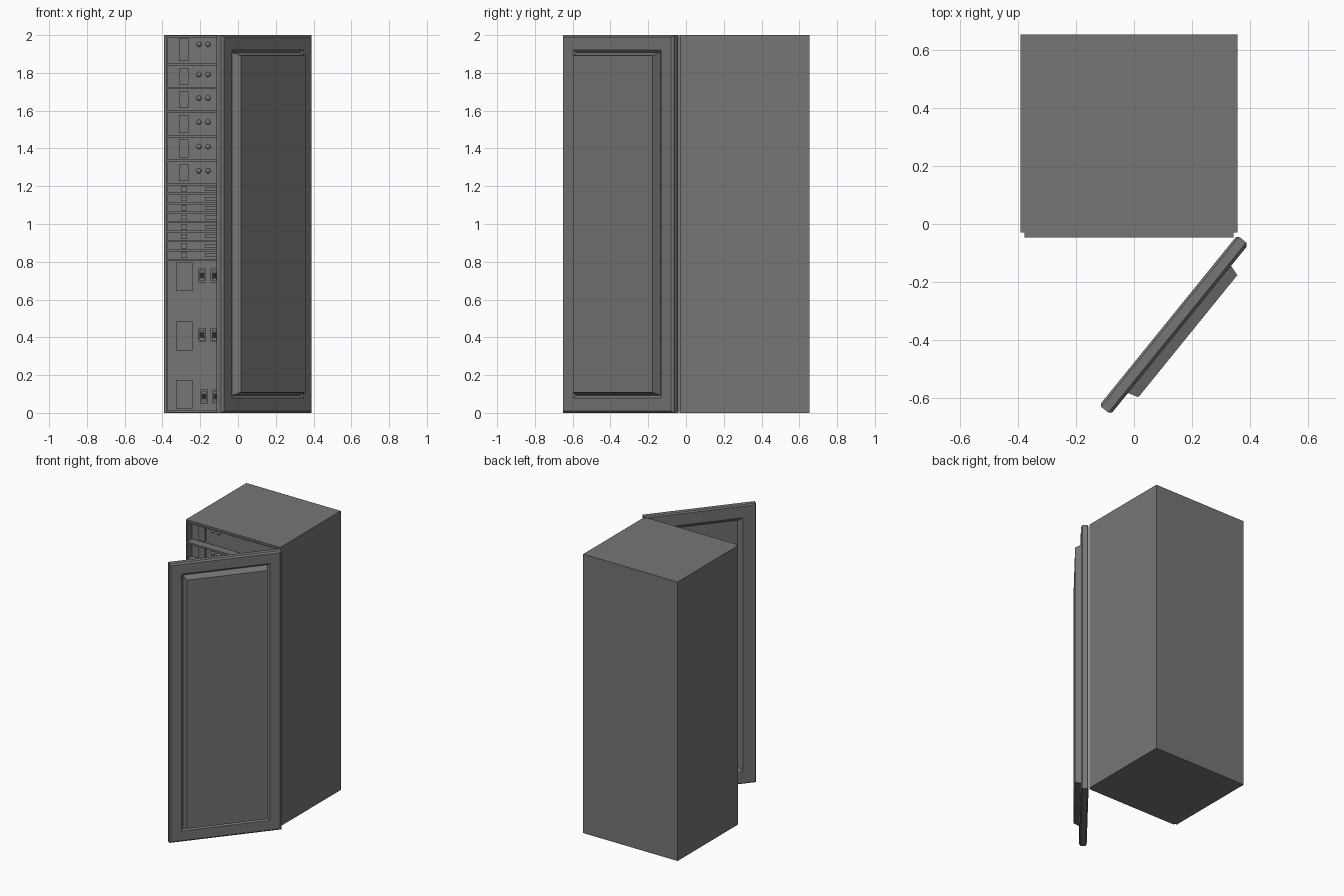
import bpy, bmesh, math
from mathutils import Matrix, Vector

if "Cube" in bpy.data.objects:
    bpy.data.objects.remove(bpy.data.objects["Cube"])

FACE = 0.012     # equipment plane, set back inside the cabinet
OUT = -0.002     # front of raised controls
LIP = -0.046     # foremost plane of rim and shelves

grey = bpy.data.materials.new("dark_grey")
grey.diffuse_color = (0.18, 0.18, 0.18, 1)
grey.use_nodes = True
grey.node_tree.nodes["Principled BSDF"].inputs["Base Color"].default_value = grey.diffuse_color


def finish(bm, name):
    bmesh.ops.recalc_face_normals(bm, faces=bm.faces)
    me = bpy.data.meshes.new(name)
    bm.to_mesh(me)
    bm.free()
    me.materials.append(grey)
    ob = bpy.data.objects.new(name, me)
    bpy.context.collection.objects.link(ob)
    return ob


def add_box(bm, x0, x1, y0, y1, z0, z1):
    m = Matrix.Translation(((x0 + x1) / 2, (y0 + y1) / 2, (z0 + z1) / 2))
    m = m @ Matrix.Diagonal((x1 - x0, y1 - y0, z1 - z0, 1))
    bmesh.ops.create_cube(bm, size=1, matrix=m)


def boxes(name, items):
    bm = bmesh.new()
    for b in items:
        add_box(bm, *b)
    return finish(bm, name)


def nested_rings(x0, x1, z0, z1, rings):
    """Closed solid from rectangles, each (x inset, z inset, y)."""
    bm = bmesh.new()
    loops = [[bm.verts.new((x, y, z)) for x, z in
              ((x0 + a, z0 + b), (x1 - a, z0 + b), (x1 - a, z1 - b), (x0 + a, z1 - b))]
             for a, b, y in rings]
    for p, q in zip(loops, loops[1:]):
        for i in range(4):
            j = (i + 1) % 4
            bm.faces.new((p[i], p[j], q[j], q[i]))
    bm.faces.new(loops[0])
    bm.faces.new(loops[-1])
    return bm


# Cabinet body with stepped rim and recessed front
finish(nested_rings(-0.392, 0.357, 0, 2, [
    (0, 0, 0.655), (0, 0, -0.03), (0.013, 0.003, -0.03), (0.013, 0.003, LIP),
    (0.018, 0.012, LIP), (0.018, 0.012, FACE)]), "cabinet_body")

# Shelf dividers across the recess
XL, XR = -0.374, 0.339
tall = [1.845, 1.72, 1.595, 1.465, 1.335, 1.21]
thin = [1.21 - 0.05 * i for i in range(1, 9)]
boxes("shelf_dividers", [(XL, XR, LIP, FACE, z - 0.006, z + 0.006) for z in tall + thin])

# Label plates on the left of every unit
plates = []
tops = [2.0] + tall[:-1]
for top, bot in zip(tops, tall):
    c = (top + bot) / 2
    h = (top - bot) / 2 - 0.018
    plates.append((-0.313, -0.262, OUT, FACE, c - h, c + h))
for z in thin:
    plates.append((-0.302, -0.27, OUT, FACE, z + 0.011, z + 0.038))
for z in (0.02, 0.33, 0.645):
    plates.append((-0.328, -0.242, OUT, FACE, z, z + 0.155))
boxes("unit_plates", plates)

# Pair of knobs on each tall unit
bm = bmesh.new()
for top, bot in zip(tops, tall):
    z = bot + (top - bot) * 0.57 + (0.018 if top == 2 else 0)
    for x in (-0.207, -0.159):
        m = Matrix.Translation((x, FACE, z))
        bmesh.ops.create_uvsphere(bm, u_segments=16, v_segments=8, radius=0.0135, matrix=m)
knobs = finish(bm, "knobs")
for p in knobs.data.polygons:
    p.use_smooth = True

# Long slot bars on the thin units
boxes("slot_bars", [(-0.175 + 0.17 * i, -0.04 + 0.17 * i, OUT, FACE, z + 0.015, z + 0.034)
                    for z in thin for i in range(3)])

# Switch banks on the lower unit: framed well with a wedge lever
frames = []
levers = bmesh.new()
for x0, z in ((-0.21, 0.69), (-0.21, 0.375), (-0.2, 0.05)):
    for i in range(8):
        x = x0 + 0.064 * i
        frames += [(x, x + 0.01, OUT, FACE, z, z + 0.074),
                   (x + 0.03, x + 0.04, OUT, FACE, z, z + 0.074),
                   (x + 0.01, x + 0.03, OUT, FACE, z, z + 0.012),
                   (x + 0.01, x + 0.03, OUT, FACE, z + 0.062, z + 0.074)]
        ends = [[levers.verts.new((xx, y, z + dz)) for y, dz in
                 ((FACE, 0.024), (FACE - 0.03, 0.046), (FACE, 0.05))]
                for xx in (x + 0.011, x + 0.029)]
        levers.faces.new(ends[0])
        levers.faces.new(ends[1])
        for k in range(3):
            j = (k + 1) % 3
            levers.faces.new((ends[0][k], ends[0][j], ends[1][j], ends[1][k]))
boxes("switch_frames", frames)
finish(levers, "switch_levers")

# Open door: grooved frame with a panel bulging outward, sunken on the inside
door = nested_rings(0, 0.757, 0, 2, [
    (0.118, 0.118, 0.03), (0.09, 0.09, 0.0), (0.008, 0.008, 0.0), (0.0, 0.0, 0.008),
    (0.0, 0.0, 0.04), (0.01, 0.01, 0.05), (0.079, 0.079, 0.05), (0.092, 0.092, 0.038),
    (0.107, 0.109, 0.087)])
d = Vector((-0.63, -0.777, 0)).normalized()
n = Vector((-d.y, d.x, 0))
place = Matrix(((d.x, n.x, 0, 0.357), (d.y, n.y, 0, -0.039), (0, 0, 1, 0), (0, 0, 0, 1)))
bmesh.ops.transform(door, matrix=place, verts=door.verts)
finish(door, "open_door")
